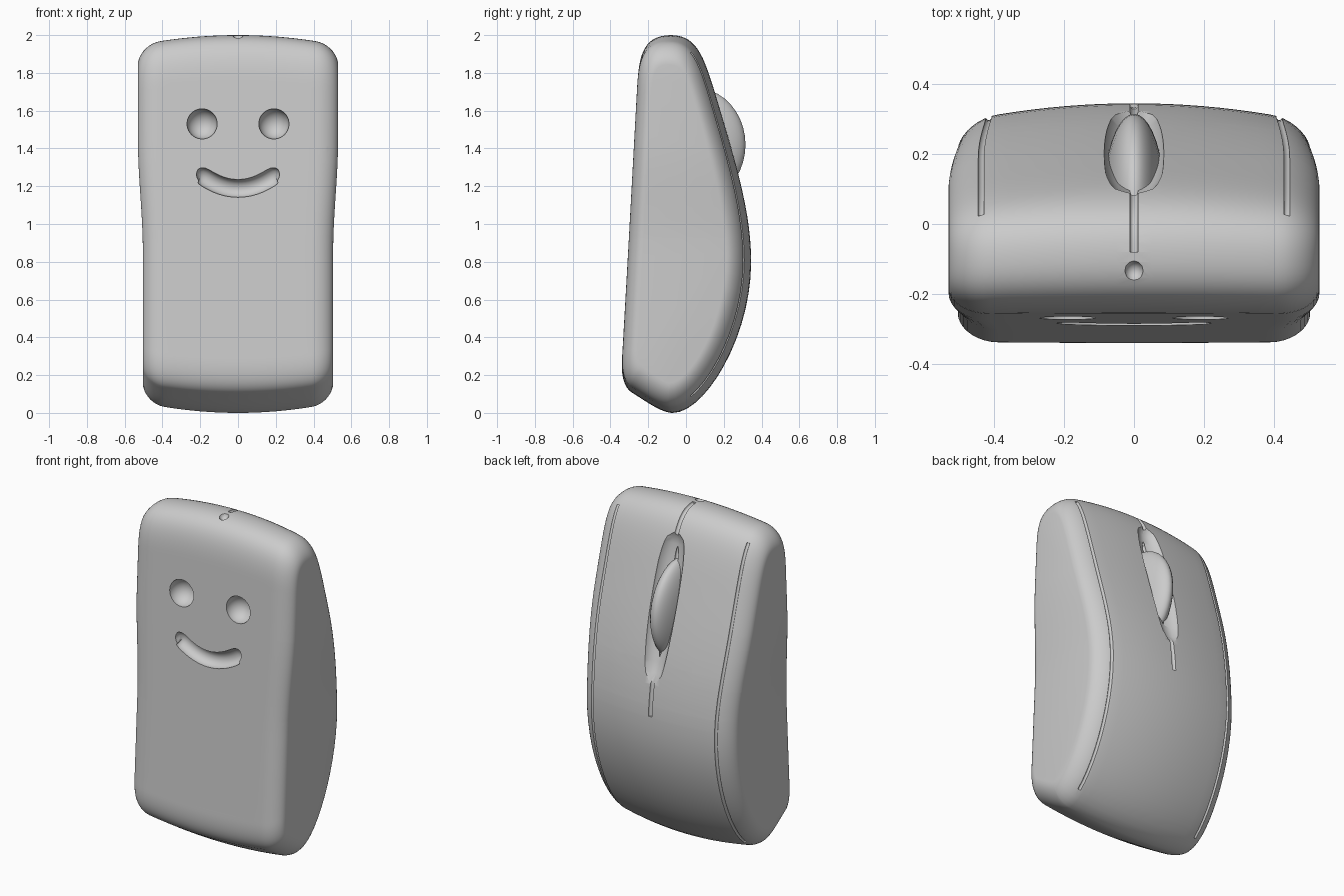
import bpy, bmesh, math
from mathutils import Vector
from mathutils.geometry import interpolate_bezier

cube = bpy.data.objects.get("Cube")
if cube:
    bpy.data.objects.remove(cube)

grey = bpy.data.materials.new("plain_grey")
grey.use_nodes = True
grey.diffuse_color = (0.6, 0.6, 0.6, 1)
grey.node_tree.nodes["Principled BSDF"].inputs["Base Color"].default_value = (0.6, 0.6, 0.6, 1)


def activate(ob):
    bpy.ops.object.select_all(action='DESELECT')
    ob.select_set(True)
    bpy.context.view_layer.objects.active = ob


# Side profile as bezier pieces (y, z): knot, handle out, handle in
PIECES = [((-.338, .30), (-.31, .78), (-.284, 1.26)),
          ((-.257, 1.74), (-.25, 1.90), (-.22, 2.0)),
          ((-.08, 2.0), (.05, 2.0), (.09, 1.90)),
          ((.15, 1.71), (.25, 1.38), (.345, 1.08)),
          ((.345, .80), (.345, .40), (.10, .0)),
          ((-.07, .0), (-.13, .0), (-.21, .06)),
          ((-.29, .11), (-.33, .14), (-.346, .20))]
STEPS = 14
profile = []
for k, (a, h1, h2) in enumerate(PIECES):
    b = PIECES[(k + 1) % len(PIECES)][0]
    profile += interpolate_bezier(*(Vector(v) for v in (a, h1, h2, b)), STEPS + 1)[:-1]
normals = []
for i in range(len(profile)):
    d = (profile[(i + 1) % len(profile)] - profile[i - 1]).normalized()
    normals.append(Vector((-d.y, d.x)))

FLAT, ROUND = .41, .12


def width(z):
    t = min(max((z - .85) / .6, 0), 1)
    return .95 + .05 * t * t * (3 - 2 * t)


def place(x, i, lift=0.0):
    """Profile point i on the slice at x, bowed and rounded towards the sides."""
    s = min(max((abs(x) - FLAT) / ROUND, 0), 1)
    c = 1 - math.sqrt(1 - s * s)
    q = (x / .43) ** 2
    p = profile[i] - normals[i] * (.06 * c - lift)
    y = -.3 + (p.x + .3) * (1 - .055 * q)
    y = -.02 + (y + .02) * (1 - .1 * c)
    z = 1 + (p.y - 1) * (1 - .035 * q - .05 * c)
    return Vector((x, y, z))


# Body: loft of slices across x
bm = bmesh.new()
xs = [FLAT * k / 8 for k in range(-8, 9)]
side = [FLAT + ROUND * math.sin(math.pi / 2 * k / 9) for k in range(1, 10)]
xs = [-x for x in reversed(side)] + xs + side
rings = [[bm.verts.new(place(x, i)) for i in range(len(profile))] for x in xs]
for r, s in zip(rings, rings[1:]):
    for i in range(len(r)):
        bm.faces.new((r[i - 1], r[i], s[i], s[i - 1]))
bm.faces.new(rings[0])
bm.faces.new(rings[-1])
for k in range(8):
    bmesh.ops.bisect_plane(bm, geom=bm.verts[:] + bm.edges[:] + bm.faces[:],
                           plane_co=(0, 0, .85 + .08 * k), plane_no=(0, 0, 1))
for v in bm.verts:
    v.co.x *= width(v.co.z)
bmesh.ops.recalc_face_normals(bm, faces=bm.faces)
me = bpy.data.meshes.new("body")
bm.to_mesh(me)
bm.free()
body = bpy.data.objects.new("body", me)
bpy.context.collection.objects.link(body)
me.materials.append(grey)


def ball(name, loc, size, seg=40):
    bpy.ops.mesh.primitive_uv_sphere_add(segments=seg, ring_count=seg // 2, location=loc)
    ob = bpy.context.object
    ob.name = name
    ob.scale = size
    ob.data.materials.append(grey)
    bpy.ops.object.shade_smooth()
    return ob


def tube(name, pts, radii):
    cu = bpy.data.curves.new(name, 'CURVE')
    cu.dimensions = '3D'
    cu.bevel_depth = 1
    cu.bevel_resolution = 4
    cu.use_fill_caps = True
    sp = cu.splines.new('POLY')
    sp.points.add(len(pts) - 1)
    for p, co, r in zip(sp.points, pts, radii):
        p.co = (*co, 1)
        p.radius = r
    ob = bpy.data.objects.new(name, cu)
    bpy.context.collection.objects.link(ob)
    activate(ob)
    bpy.ops.object.convert(target='MESH')
    ob = bpy.context.object
    ob.data.materials.append(grey)
    return ob


def back_path(x, top, bottom, lift=0.0):
    pts = [place(x, i, lift) for i in range(2 * STEPS, 5 * STEPS + 1)]
    return [Vector((p.x * width(p.z), p.y, p.z)) for p in pts if bottom <= p.z <= top]


cutters = []
# Eyes
for sx in (-1, 1):
    cutters.append(ball("eye_cutter", (sx * .19, -.267, 1.53), (.08,) * 3))

# Smile: round-ended tube along an arc
HALF, R = .22, .048
pts, radii = [], []
for k in range(33):
    x = -HALF * math.cos(math.pi * k / 32)
    e = max(abs(x) - (HALF - R), 0) / R
    z = 1.188 + .055 * (x / .17) ** 2
    pts.append((x, -.285, min(z, 1.262)))
    radii.append(max(R * math.sqrt(max(1 - e * e, 0)), .003))
cutters.append(tube("smile_cutter", pts, radii))

# Wheel channel, centre split and side seams
pts = back_path(0, 1.9, 1.0, .035)
n = len(pts) - 1
cutters.append(tube("channel_cutter", pts,
                    [.04 + .055 * math.sin(math.pi * k / n) ** .5 if 0 < k < n else .036 for k in range(n + 1)]))
pts = back_path(0, 2.1, .84)
cutters.append(tube("split_cutter", pts, [.012] * len(pts)))
pts = back_path(0, 1.92, 1.0, -.055)
cutters.append(tube("channel_line_cutter", pts, [.012] * len(pts)))
for sx in (-1, 1):
    pts = back_path(sx * .437, 1.92, .07)
    cutters.append(tube("seam_cutter", pts, [.009] * len(pts)))

# Small hole on the top
cutters.append(ball("hole_cutter", (0, -.135, 2.0), (.028, .03, .03), 12))

for c in cutters:
    c.hide_render = True
    activate(body)
    mod = body.modifiers.new("cut", 'BOOLEAN')
    mod.operation = 'DIFFERENCE'
    mod.solver = 'EXACT'
    mod.object = c
    bpy.ops.object.modifier_apply(modifier=mod.name)
for c in cutters:
    bpy.data.objects.remove(c)
activate(body)
bpy.ops.object.shade_smooth_by_angle(angle=math.radians(35))

# Scroll wheel
ball("scroll_wheel", (0, .05, 1.42), (.09, .265, .30))
